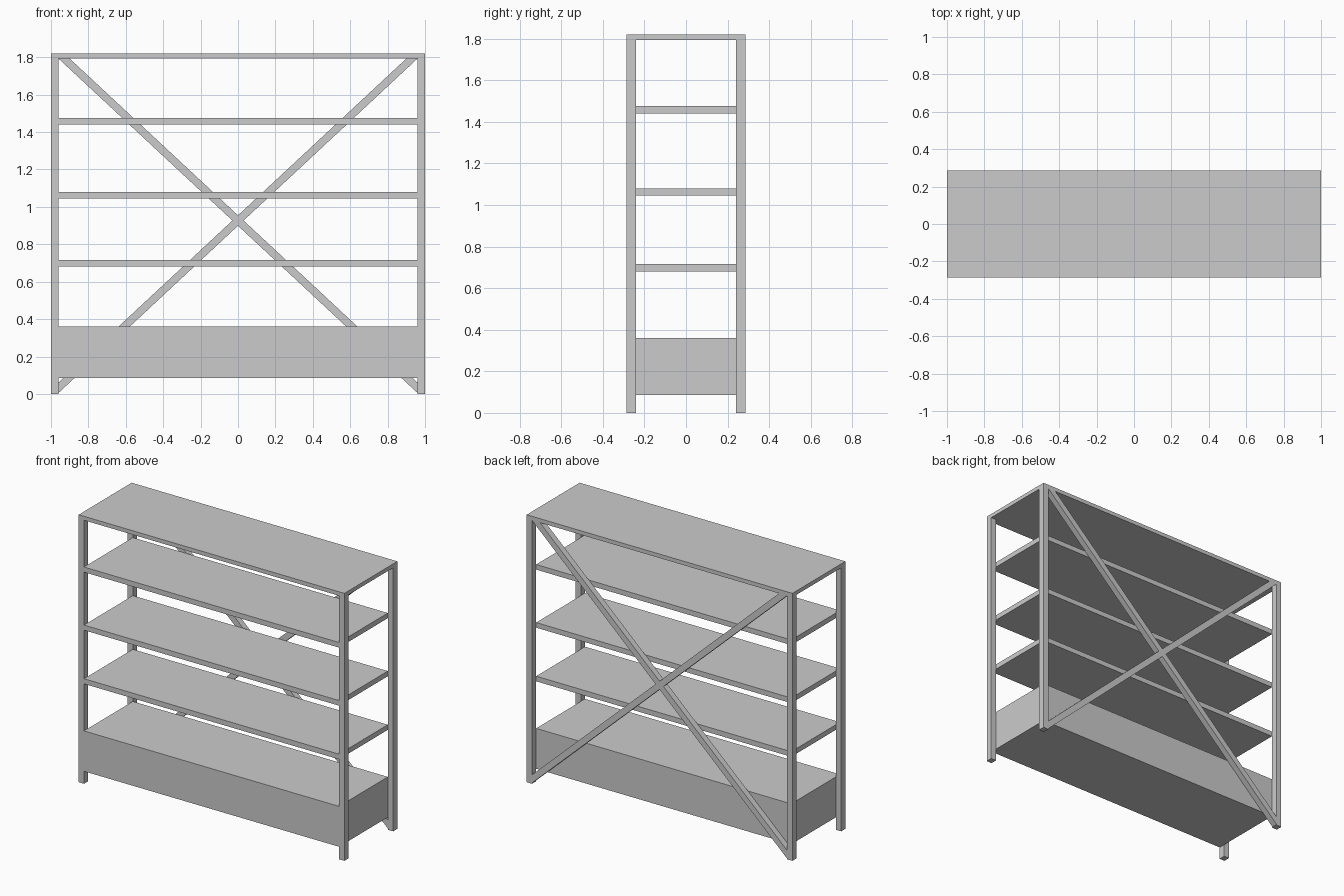
import bpy, bmesh

if "Cube" in bpy.data.objects:
    bpy.data.objects.remove(bpy.data.objects["Cube"])

HX, HY, H = 1.0, 0.285, 1.82      # half width, half depth, height
PX, PY = 0.96, 0.24               # inner faces of the posts
TOP = 1.793                       # underside of the top board


def box(name, x, y, z):
    bm = bmesh.new()
    bmesh.ops.create_cube(bm, size=1)
    for v in bm.verts:
        v.co = [lo + (c + 0.5) * (hi - lo) for c, (lo, hi) in zip(v.co, (x, y, z))]
    return finish(name, bm)


def finish(name, bm):
    bmesh.ops.recalc_face_normals(bm, faces=bm.faces)
    me = bpy.data.meshes.new(name)
    bm.to_mesh(me)
    bm.free()
    ob = bpy.data.objects.new(name, me)
    bpy.context.collection.objects.link(ob)
    return ob


def back_brace(name, side):
    # diagonal bar trimmed against the posts and the top board
    profile = [(-PX, TOP), (-0.90, TOP), (PX, 0.061), (PX, 0.005)]
    bm = bmesh.new()
    face = bm.faces.new([bm.verts.new((side * x, HY, z)) for x, z in profile])
    ext = bmesh.ops.extrude_face_region(bm, geom=[face], use_keep_orig=True)
    for g in ext["geom"]:
        if isinstance(g, bmesh.types.BMVert):
            g.co.y = PY + 0.003
    return finish(name, bm)


# corner posts
for sx, nx in ((-1, "left"), (1, "right")):
    for sy, ny in ((-1, "front"), (1, "back")):
        box(f"{ny}_{nx}_post", sorted((sx * PX, sx * HX)),
            sorted((sy * PY, sy * HY)), (0, TOP))

# top board covering the posts
box("top_board", (-HX, HX), (-HY, HY), (TOP, H))

# shelves, flush with the front of the posts
for i, (lo, hi) in enumerate(((0.68, 0.715), (1.045, 1.08), (1.44, 1.475))):
    box(f"shelf_{i + 1}", (-PX, PX), (-HY, PY), (lo, hi))

# closed base cabinet
box("base_cabinet", (-PX, PX), (-HY, PY), (0.085, 0.36))

# crossed braces on the back
back_brace("back_brace_a", 1)
back_brace("back_brace_b", -1)
